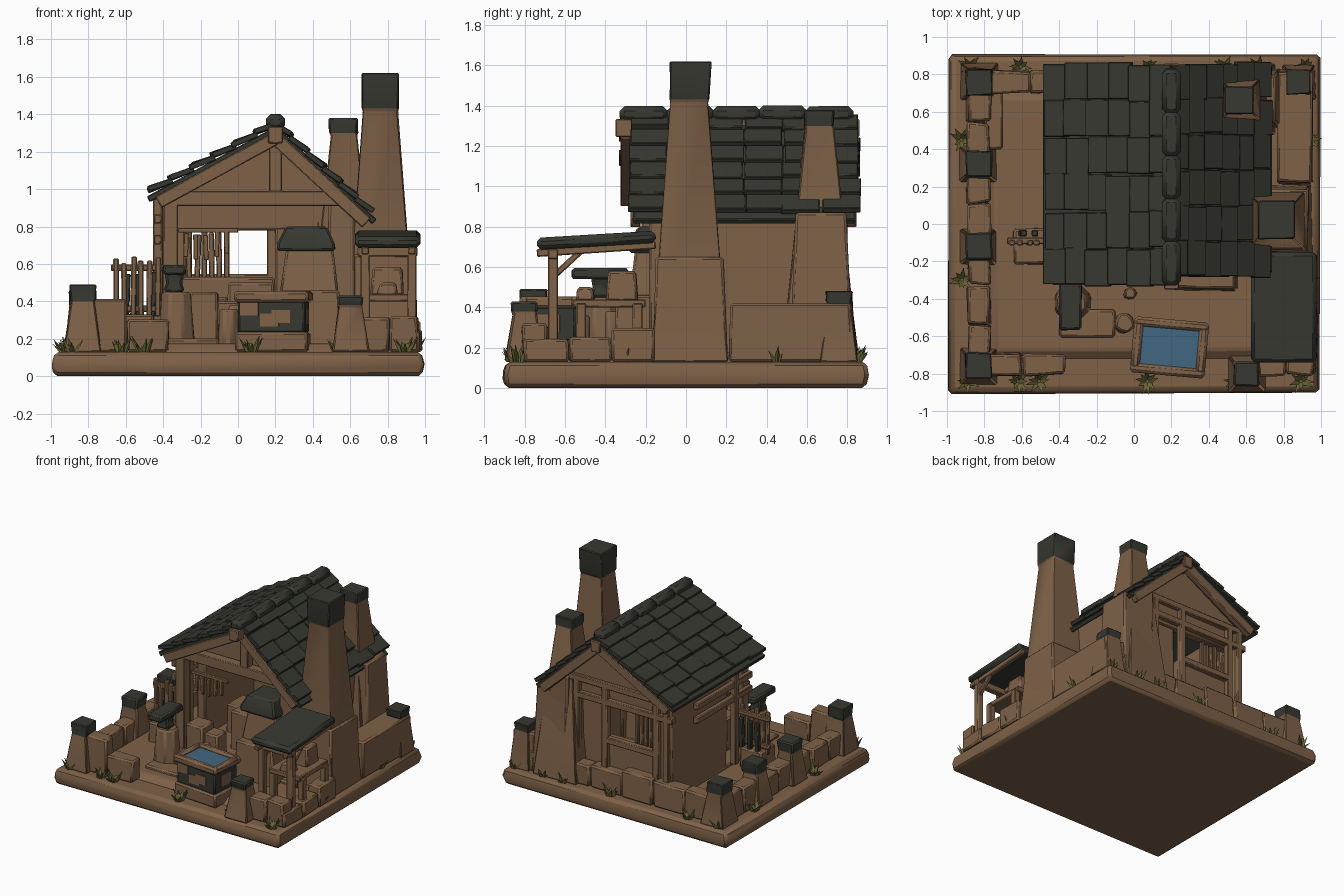
import bpy, bmesh, math, random
from mathutils import Matrix, Vector

random.seed(4)
if "Cube" in bpy.data.objects:
    bpy.data.objects.remove(bpy.data.objects["Cube"])

# Shared levels and lines of the layout
GROUND, FLOOR, EAVE_Z = .13, .2, .95
EDGE_X, EDGE_Y = .83, .76
WALL_LEFT, WALL_RIGHT, PORCH, BACK = -.36, .57, -.18, .7
ROOF_BACK = .86
RIDGE = Vector((.2, 0, 1.345))
UP = Vector((0, 0, 1))
parts = []


def material(name, *rgb):
    mat = bpy.data.materials.new(name)
    mat.use_nodes = True
    mat.diffuse_color = (*rgb, 1)
    shader = mat.node_tree.nodes["Principled BSDF"]
    shader.inputs["Base Color"].default_value = (*rgb, 1)
    shader.inputs["Roughness"].default_value = .9
    return mat


BROWN = material("clay brown", .21, .12, .064)
SLATE = material("dark slate", .038, .04, .03)
WATER = material("water blue", .055, .135, .22)
GREEN = material("grass olive", .14, .135, .04)


def wobble(amount):
    return random.uniform(-amount, amount)


def finish(name, bm, mat, bevel, cap_z=None):
    """Turn a bmesh into a part; faces above cap_z become slate."""
    bmesh.ops.recalc_face_normals(bm, faces=bm.faces)
    if cap_z:
        for face in bm.faces:
            face.material_index = int(face.calc_center_median().z > cap_z)
    mesh = bpy.data.meshes.new(name)
    bm.to_mesh(mesh)
    bm.free()
    part = bpy.data.objects.new(name, mesh)
    bpy.context.collection.objects.link(part)
    mesh.materials.append(mat)
    if cap_z:
        mesh.materials.append(SLATE)
    if bevel:
        worn = part.modifiers.new("worn edges", "BEVEL")
        worn.width, worn.segments, worn.limit_method = bevel, 1, "ANGLE"
    parts.append(part)
    return part


def loft(name, x, y, rings, mat=BROWN, depth=1, sides=4, cap_z=None, rough=.006, bevel=.012):
    """Upright form through rings of (height, width); depth is relative to width."""
    bm = bmesh.new()
    loops = []
    for z, width in rings:
        loop = []
        for i in range(sides):
            angle = math.tau * (i + .5) / sides
            reach = width / 2 / math.cos(math.pi / sides)
            loop.append(bm.verts.new((x + math.cos(angle) * reach + wobble(rough),
                                      y + math.sin(angle) * reach * depth + wobble(rough), z)))
        loops.append(loop)
    for low, high in zip(loops, loops[1:]):
        for i in range(sides):
            bm.faces.new((low[i - 1], low[i], high[i], high[i - 1]))
    bm.faces.new(loops[0])
    bm.faces.new(loops[-1])
    return finish(name, bm, mat, bevel, cap_z)


def box(name, x, y, width, depth, top, bottom=GROUND, mat=BROWN, taper=1, **options):
    rings = [(bottom, width), (top, width * taper)]
    return loft(name, x, y, rings, mat, depth / width, **options)


def capped(name, x, y, base, neck, top, cap):
    """Tapered masonry shaft with a flared slate cap."""
    joint = top - cap
    rings = [(GROUND, base), (joint, neck), (joint + .01, neck * 1.05), (top, neck * 1.1)]
    loft(name, x, y, rings, cap_z=joint + .005)


def bars(name, beams, mat=BROWN, bevel=.006):
    """Beams of (start, end, width, height) joined in one part."""
    bm = bmesh.new()
    for start, end, width, height in beams:
        start, end = Vector(start), Vector(end)
        run = end - start
        turn = run.to_track_quat("Z", "Y").to_matrix().to_4x4()
        size = Matrix.Diagonal((width, height, run.length, 1))
        bmesh.ops.create_cube(bm, size=1, matrix=Matrix.Translation((start + end) / 2) @ turn @ size)
    return finish(name, bm, mat, bevel)


def post(x, y, bottom, top, size=.05):
    return (x, y, bottom), (x, y, top), size, size


def rail(left, right, y, z, size=.05):
    return (left, y, z), (right, y, z), size, size


def slats(left, right, count, y, bottom, top, size=.025):
    """Uneven upright slats in a row."""
    pitch = (right - left) / (count - 1)
    return [((left + i * pitch, y, bottom + wobble(.02)),
             (left + i * pitch + wobble(.01), y, top + wobble(.02)), size, size) for i in range(count)]


def stone_wall(name, start, end, height, count, thick=.12):
    """Run of blocks with uneven tops."""
    start, end = Vector(start), Vector(end)
    step = (end - start) / count
    for i in range(count):
        middle = start + step * (i + .5)
        box(name, *middle, abs(step.x) or thick, abs(step.y) or thick,
            height + wobble(.03), taper=.97, rough=.01)


# Ground slab and floors
loft("ground_slab", 0, 0, [(0, 1.96), (GROUND / 2, 1.99), (GROUND, 1.95)], depth=.915, bevel=.02)
box("yard", .05, 0, 1.7, 1.45, .175, taper=.93)
box("house_floor", .1, .25, 1, 1, FLOOR)

# Boundary walls and capped pillars
for y in (-EDGE_Y, -.12, .32, EDGE_Y):
    capped("side_pillar", -EDGE_X, y, .2, .13, .46 if y > -.5 else .49, .09)
capped("front_pillar", .6, -.8, .2, .12, .43, .06)
capped("back_pillar", .88, EDGE_Y, .18, .12, .48, .06)
stone_wall("side_wall", (-EDGE_X, -EDGE_Y), (-EDGE_X, EDGE_Y), .31, 7)
stone_wall("front_wall", (-EDGE_X, -.75), (-.6, -.75), .4, 1)
stone_wall("front_step", (-.6, -.75), (-.37, -.75), .31, 1)
stone_wall("front_right_wall", (.66, -.75), (.96, -.75), .3, 2)
stone_wall("back_wall", (-EDGE_X, EDGE_Y), (EDGE_X, EDGE_Y), .32, 6)
stone_wall("right_wall", (.92, -.8), (.92, -.15), .27, 3)
box("right_yard_wall", .86, .52, .2, .62, .42, taper=.95)
box("inner_curb", -.75, .6, .1, .4, .3)

# House walls, with a slatted back window and a recessed door
box("house_right_wall", WALL_RIGHT, .45, .16, .7, EAVE_Z)
box("house_left_wall", WALL_LEFT, .4, .08, .7, EAVE_Z + .04)
box("house_front_pier", .55, -.03, .14, .3, EAVE_Z)
box("back_sill", -.08, BACK, .56, .08, .53)
box("back_header", .1, BACK, .94, .08, EAVE_Z, bottom=.78)
box("back_panel", -.32, BACK, .08, .08, EAVE_Z)
box("back_door", .32, BACK - .02, .24, .04, .8)
box("back_corner", .5, BACK, .16, .08, EAVE_Z)
frame_y = BACK + .05
bars("back_frame", [post(x, frame_y, FLOOR, EAVE_Z) for x in (WALL_LEFT, -.27, .18, .43)]
     + [rail(-.42, WALL_RIGHT, frame_y, z) for z in (.82, EAVE_Z)] + [rail(-.27, .18, frame_y, .52)])
bars("window_slats", slats(-.26, -.06, 6, BACK, .5, .76, .03))
bars("porch_frame", [post(WALL_LEFT, PORCH, GROUND, EAVE_Z, .08), post(RIDGE.x, PORCH, EAVE_Z, 1.3, .07),
                     rail(-.4, WALL_RIGHT, PORCH, EAVE_Z, .08)])
bars("side_frame", [post(-.43, 0, FLOOR, EAVE_Z)]
     + [((-.43, -.2, z), (-.43, .5, z), .04, .05) for z in (.73, .84)])
bars("hanging_tools", slats(-.28, -.06, 5, -.12, .64, .77) + [rail(-.32, 0, -.12, .78, .025)], bevel=.003)

# Gable walls
for name, y in (("front_gable", PORCH + .05), ("back_gable", BACK)):
    bm = bmesh.new()
    corners = (-.4, y, EAVE_Z), (WALL_RIGHT, y, EAVE_Z), (RIDGE.x, y, 1.29)
    face = bm.faces.new([bm.verts.new(corner) for corner in corners])
    extruded = bmesh.ops.extrude_face_region(bm, geom=[face])["geom"]
    moved = [item for item in extruded if isinstance(item, bmesh.types.BMVert)]
    bmesh.ops.translate(bm, vec=(0, .05, 0), verts=moved)
    finish(name, bm, BROWN, 0)

# Roof slopes: deck, bargeboards and overlapping tiles
ROWS = COLUMNS = 6
for side, eave, front in (("left", Vector((-.48, 0, .975)), -.33), ("right", Vector((.73, 0, .855)), -.28)):
    length = ROOF_BACK - front
    middle = Vector((0, front + length / 2, -.03))
    bars(side + "_roof_deck", [(eave + middle, RIDGE + middle, length - .04, .035)], SLATE)
    boards = [Vector((0, y, -.075)) for y in (front + .03, ROOF_BACK - .04)]
    bars(side + "_bargeboards", [(eave.lerp(RIDGE, .08) + shift, RIDGE + shift, .05, .07) for shift in boards])
    tiles, pitch = [], length / COLUMNS
    for row in range(ROWS):
        for column in range(COLUMNS):
            shift = Vector((0, front + (column + .5) * pitch + wobble(.01), 0))
            low = eave.lerp(RIDGE, row / ROWS + wobble(.015)) + UP * (.022 + wobble(.005))
            high = eave.lerp(RIDGE, min((row + 1.15) / ROWS, 1))
            tiles.append((low + shift, high + shift, pitch - .002, .03))
    bars(side + "_roof_tiles", tiles, SLATE, .004)

# Ridge beam and ridge tiles
bars("ridge_beam", [((RIDGE.x, -.35, 1.29), (RIDGE.x, ROOF_BACK, 1.29), .08, .09)])
ridge_tiles = []
for i in range(5):
    shift = Vector((0, -.33 + i * .23, .015))
    ridge_tiles.append((RIDGE + shift + UP * wobble(.008), RIDGE + shift + Vector((0, .24, 0)), .1, .08))
bars("ridge_tiles", ridge_tiles, SLATE, .025)

# Chimneys
capped("tall_chimney", .76, .02, .38, .185, 1.62, .2)
box("tall_chimney_plinth", .765, .02, .36, .37, .65, taper=.92)
capped("small_chimney", .565, .66, .38, .14, 1.38, .09)
box("small_chimney_buttress", .63, .67, .32, .32, .87, taper=.8)

# Forge with slate hood
box("forge_base", .38, -.14, .35, .44, .46, taper=.93)
box("forge_body", .38, -.13, .31, .3, .69, bottom=.45, taper=.8)
loft("forge_hood", .365, -.14, [(.67, .31), (.71, .31), (.8, .22)], SLATE, depth=.9)

# Lean-to with workbench
LEAN_X, LEAN_FRONT, LEAN_BACK = .8, -.74, -.15
sides = [LEAN_X - .12, LEAN_X + .13]
bars("lean_to_roof", [((LEAN_X, LEAN_FRONT, .715), (LEAN_X, LEAN_BACK, .75), .35, .06)], SLATE, .02)
bars("lean_to_frame", [post(x, -.66, GROUND, .69) for x in sides] + [rail(.64, .96, -.66, .665)]
     + [((x, LEAN_FRONT, .67), (x, LEAN_BACK, .71), .04, .04) for x in sides]
     + [((x, -.65, .56), (x, -.52, .68), .03, .03) for x in sides])
bars("workbench", [((LEAN_X, -.56, .42), (LEAN_X, -.2, .42), .28, .04)]
     + [post(x, y, GROUND, .42) for x in sides for y in (-.52, -.24)])
box("bench_crate", LEAN_X, -.32, .18, .16, .58, bottom=.43, taper=.85)
box("bench_stone", LEAN_X, -.5, .12, .1, .5, bottom=.43, taper=.7)

# Water trough, built about its own centre and then set in the yard
HALF_X, HALF_Y, RIM = .175, .125, .425
trough = [box("trough_base", 0, 0, .38, .28, .235),
          box("trough_body", 0, 0, .36, .26, .41, bottom=.23, mat=SLATE, rough=0),
          bars("water", [((-.16, 0, .43), (.16, 0, .43), .22, .008)], WATER, 0),
          bars("trough_rim", [((-.2, y, RIM), (.2, y, RIM), .05, .06) for y in (-HALF_Y, HALF_Y)]
               + [((x, -HALF_Y, RIM), (x, HALF_Y, RIM), .05, .06) for x in (-HALF_X, HALF_X)], bevel=.015),
          bars("trough_worn_patches", [((x - .05, y, z), (x + .05, y, z), .008, .07)
                                       for y in (-.131, .131) for x, z in ((-.01, .3), (.05, .32), (-.12, .36))]
               + [((x, -.06, .32), (x, .05, .32), .008, .09) for x in (-.181, .181)], bevel=0)]
for part in trough:
    part.location = (.19, -.66, 0)
    part.rotation_euler.z = -.09

# Anvil on a stump
loft("anvil_stump", -.33, -.42, [(GROUND, .2), (.45, .15)], sides=8)
loft("anvil_foot", -.34, -.42, [(.45, .11), (.5, .08), (.55, .1)], SLATE)
box("anvil_top", -.34, -.43, .12, .28, .595, bottom=.54, mat=SLATE)

# Crates, benches and posts in the yard
for x, y, size, top in ((-.18, -.22, .16, .45), (-.06, -.2, .13, .4), (-.55, -.12, .2, .33),
                        (.07, .1, .25, .5), (-.15, .3, .2, .42)):
    box("crate", x, y, size, size, top, taper=.95)
box("stone_step", -.25, -.53, .3, .15, .2)
loft("barrel", -.05, -.53, [(GROUND, .11), (.36, .1)], sides=8)
loft("yard_post", -.02, -.37, [(GROUND, .07), (.38, .06)], sides=8)

# Slatted gate beside the house
bars("gate", slats(-.65, -.43, 6, -.1, .3, .62, .03) + [rail(-.68, -.4, -.09, z, .035) for z in (.36, .58)])
bars("gate_dark_slats", slats(-.6, -.46, 3, -.05, .3, .54, .035), SLATE)

# Grass tufts around the edge of the slab
spots = [(x + wobble(.04), y) for y in (-.84, .84) for x in (-.9, -.62, -.5 * (y < 0) + .7 * (y > 0), .08, .5, .88)]
spots += [(x, y) for x in (-.92, .93) for y in (-.3, .45)]
bm = bmesh.new()
for x, y in spots:
    for i in range(9):
        angle = i * .7 + wobble(.3)
        out = Vector((math.cos(angle), math.sin(angle), 0))
        across = out.cross(UP) * .02
        root = Vector((x, y, GROUND - .01))
        tip = root + out * random.uniform(.04, .08) + UP * random.uniform(.05, .1)
        foot = [bm.verts.new(p) for p in (root + across, root - across, root + out * .03)]
        top = bm.verts.new(tip)
        for k in range(3):
            bm.faces.new((foot[k - 1], foot[k], top))
finish("grass", bm, GREEN, 0)

# Smooth shading with sharp edges kept
bpy.ops.object.select_all(action="DESELECT")
for part in parts:
    part.select_set(True)
bpy.context.view_layer.objects.active = parts[0]
bpy.ops.object.shade_smooth_by_angle(angle=math.radians(35))
